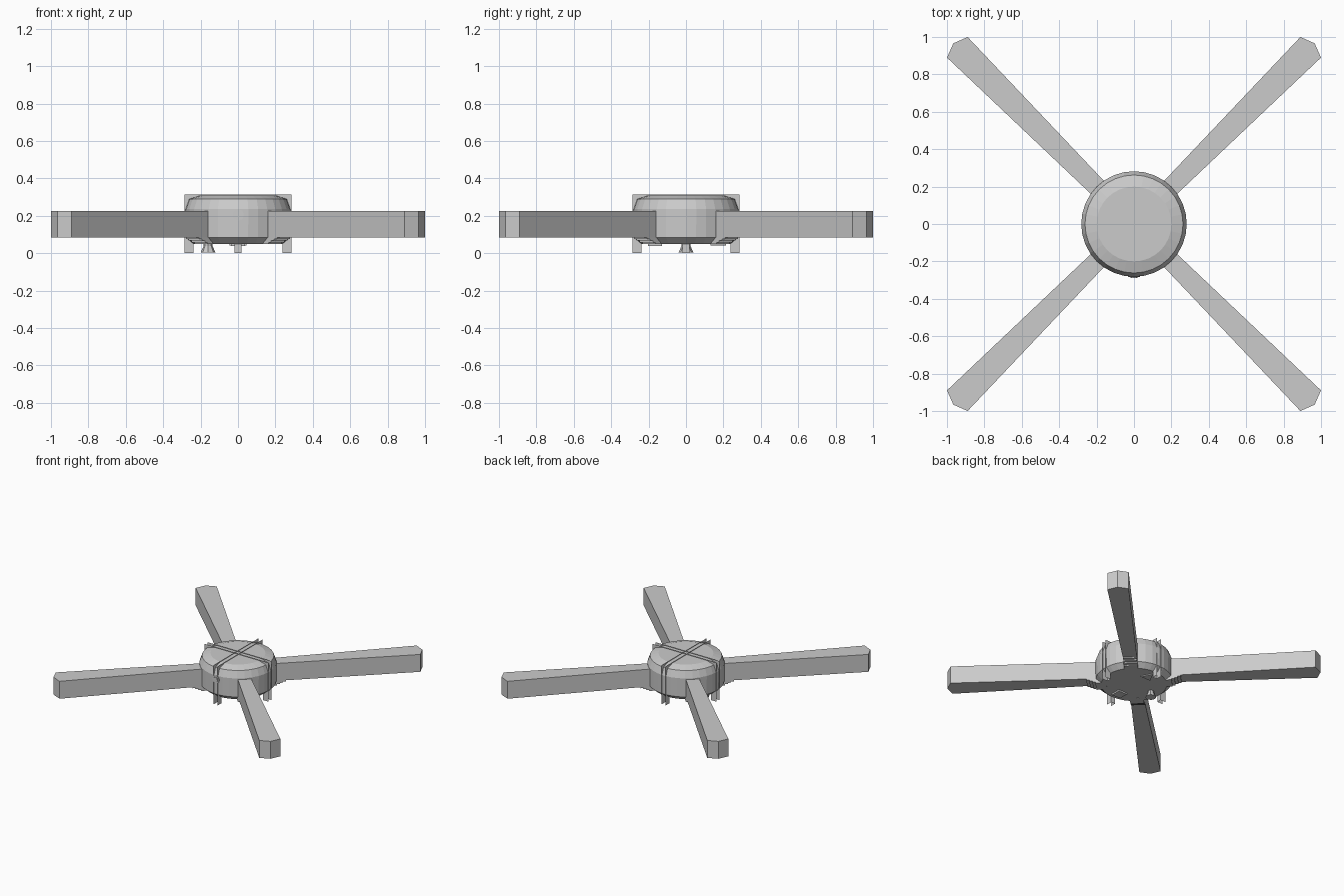
import bpy, bmesh, math
from mathutils import Matrix

if "Cube" in bpy.data.objects:
    bpy.data.objects.remove(bpy.data.objects["Cube"])


def make(name, bm, normals=True):
    if normals:
        bmesh.ops.recalc_face_normals(bm, faces=bm.faces)
    me = bpy.data.meshes.new(name)
    bm.to_mesh(me)
    bm.free()
    ob = bpy.data.objects.new(name, me)
    bpy.context.collection.objects.link(ob)
    return ob


def prism(name, outline, z0, z1, angle=0):
    bm = bmesh.new()
    face = bm.faces.new([bm.verts.new((x, y, z0)) for x, y in outline])
    ext = bmesh.ops.extrude_face_region(bm, geom=[face])["geom"]
    tops = [v for v in ext if isinstance(v, bmesh.types.BMVert)]
    bmesh.ops.translate(bm, verts=tops, vec=(0, 0, z1 - z0))
    bmesh.ops.rotate(bm, verts=bm.verts, matrix=Matrix.Rotation(angle, 3, 'Z'))
    return make(name, bm)


def lathe(name, profile, sides):
    bm = bmesh.new()
    rings = [[bm.verts.new((r * math.cos(2 * math.pi * i / sides),
                            r * math.sin(2 * math.pi * i / sides), z))
              for i in range(sides)] for r, z in profile]
    for a, b in zip(rings, rings[1:]):
        for i in range(sides):
            j = (i + 1) % sides
            bm.faces.new((a[i], a[j], b[j], b[i]))
    bm.faces.new(rings[0])
    bm.faces.new(rings[-1])
    return make(name, bm)


def rect(x0, x1, hw):
    return [(x0, -hw), (x1, -hw), (x1, hw), (x0, hw)]


# Round central housing
lathe("body", [(0.24, 0.05), (0.28, 0.085), (0.282, 0.235),
               (0.262, 0.29), (0.2, 0.309)], 32)

# Four tapered arms with stepped ribs under the roots
for k in range(4):
    ang = math.pi / 4 + k * math.pi / 2
    prism("arm", [(0.15, -0.046), (1.336, -0.078), (1.366, 0),
                  (1.336, 0.078), (0.15, 0.046)], 0.085, 0.225, ang)
    for s in range(4):
        prism("arm_step", rect(0.2, 0.345 - 0.022 * s, 0.05),
              0.076 - 0.009 * s, 0.085 - 0.009 * s, ang)

# Thin arched channel frames crossing over the body, with legs to the ground
R, I, TOP, HW = 0.285, 0.237, 0.313, 0.018
arch = [(-R, 0), (-I, 0), (-I, 0.26), (I, 0.26), (I, 0), (R, 0), (R, TOP), (-R, TOP)]
for k in range(2):
    bm = bmesh.new()
    for side in (-HW, HW):
        bm.faces.new([bm.verts.new((x, side, z)) for x, z in arch])
    for x in (-I, I):
        bm.faces.new([bm.verts.new(p) for p in ((x, -HW, 0), (x, HW, 0),
                                                (x, HW, 0.26), (x, -HW, 0.26))])
    bmesh.ops.rotate(bm, verts=bm.verts, matrix=Matrix.Rotation(k * math.pi / 2, 3, 'Z'))
    make("frame", bm, False)

# Underside fittings: flared sensor and two flat pads
sensor = lathe("under_sensor", [(0.04, 0.003), (0.024, 0.038), (0.024, 0.055)], 8)
sensor.location.x = -0.16
pad = prism("front_pad", rect(-0.038, 0.038, 0.038), 0.038, 0.055)
pad.location.y = -0.165
pad = prism("rear_pad", [(-0.045, -0.03), (0.045, -0.03), (0, 0.055)], 0.042, 0.055)
pad.location.y = 0.16

# Front camera button
for r, depth in ((0.032, 0.284), (0.02, 0.29)):
    lens = lathe("front_button", [(r, 0.26), (r, depth)], 8)
    lens.rotation_euler.x = math.pi / 2
    lens.location.z = 0.205
